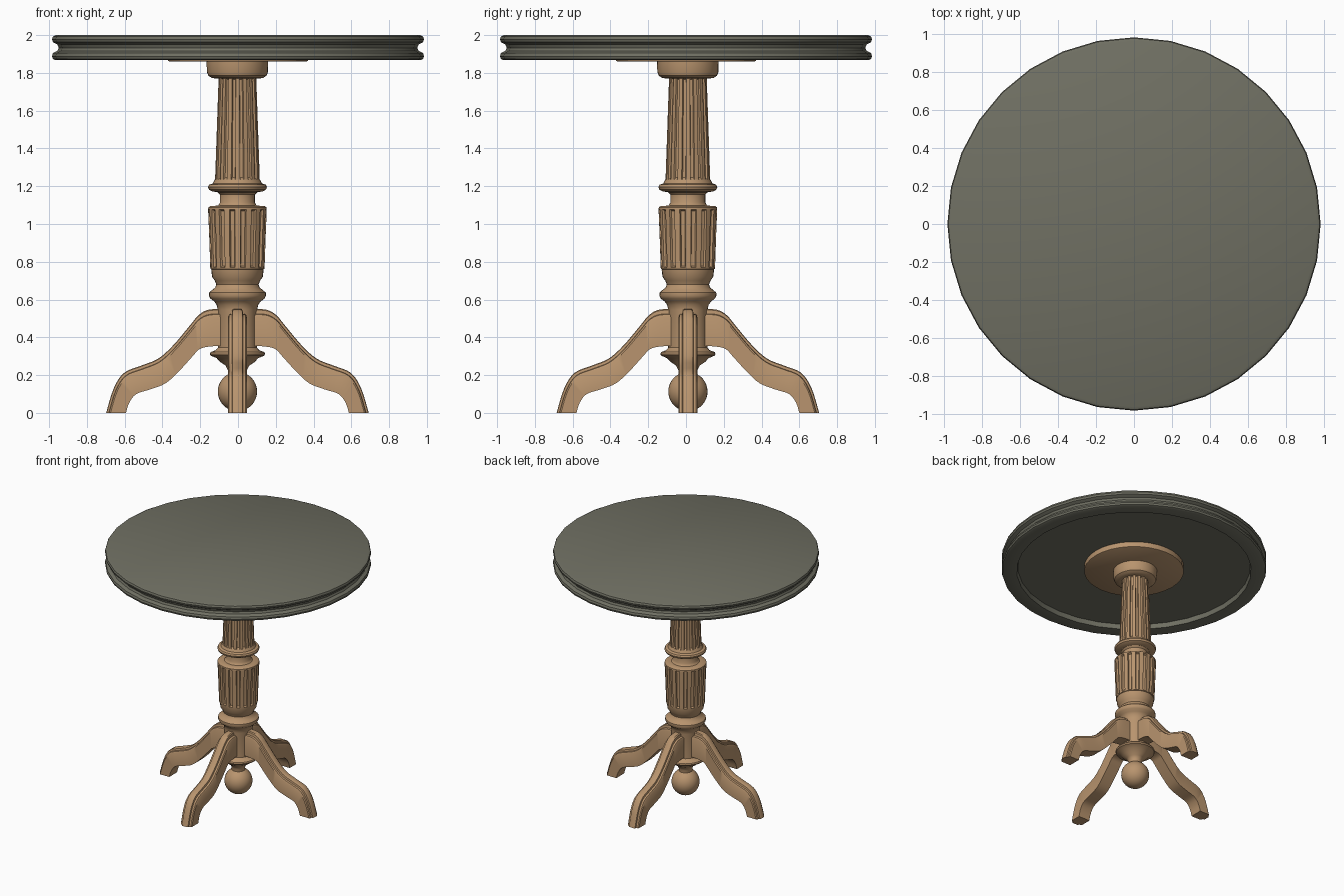
import bpy, bmesh, math
from mathutils import Vector

if "Cube" in bpy.data.objects:
    bpy.data.objects.remove(bpy.data.objects["Cube"])


def material(name, rgb):
    m = bpy.data.materials.new(name)
    m.diffuse_color = (*rgb, 1)
    m.use_nodes = True
    m.node_tree.nodes["Principled BSDF"].inputs["Base Color"].default_value = m.diffuse_color
    return m


WOOD = material("light_wood", (0.48, 0.296, 0.156))
GREY = material("grey_green_top", (0.162, 0.162, 0.125))
BASE = Vector((-0.003, 0.01, 0))   # the base sits slightly off the top's centre


def finish(bm, name, mat, loc=(0, 0, 0), angle=35):
    bmesh.ops.recalc_face_normals(bm, faces=bm.faces)
    me = bpy.data.meshes.new(name)
    bm.to_mesh(me)
    bm.free()
    ob = bpy.data.objects.new(name, me)
    ob.location = loc
    bpy.context.collection.objects.link(ob)
    me.materials.append(mat)
    bpy.ops.object.select_all(action='DESELECT')
    ob.select_set(True)
    bpy.context.view_layer.objects.active = ob
    bpy.ops.object.shade_smooth_by_angle(angle=math.radians(angle))
    return ob


def lathe(name, mat, profile, angles, loc=(0, 0, 0)):
    """Revolve (radius, z, groove depth); angles are (angle, groove factor)."""
    bm = bmesh.new()
    rings = []
    for r, z, d in profile:
        rings.append([bm.verts.new(((r - d * g) * math.cos(a), (r - d * g) * math.sin(a), z))
                      for a, g in angles])
    n = len(angles)
    for lo, hi in zip(rings, rings[1:]):
        for i in range(n):
            j = (i + 1) % n
            bm.faces.new((lo[i], lo[j], hi[j], hi[i]))
    bm.faces.new(rings[0])
    bm.faces.new(rings[-1])
    return finish(bm, name, mat, loc)


def plain(points):
    return [(r, z, 0) for r, z in points]


ROUND = [(2 * math.pi * i / 32, 0) for i in range(32)]
FLUTED = [(2 * math.pi * (i + f - 0.22) / 16, g) for i in range(16)
          for f, g in ((0, 0), (0.25, 0), (0.5, 0), (0.56, 0.9), (0.75, 1.1), (0.94, 0.9))]

# Table top: two rounded lips with a groove between, recessed underside
lathe("table_top", GREY, plain([
    (0.865, 1.905), (0.872, 1.868), (0.965, 1.867), (0.98, 1.874), (0.985, 1.888), (0.98, 1.904),
    (0.968, 1.911), (0.956, 1.917), (0.949, 1.933), (0.956, 1.95), (0.968, 1.956),
    (0.98, 1.963), (0.985, 1.978), (0.98, 1.993), (0.965, 2.0)]), ROUND)

# Mounting plate and collar under the top
lathe("mounting_plate", WOOD, plain([(0.365, 1.861), (0.37, 1.864), (0.37, 1.91)]), ROUND)
lathe("top_collar", WOOD, plain([
    (0.11, 1.77), (0.135, 1.773), (0.154, 1.785), (0.162, 1.805), (0.163, 1.863)]), ROUND, BASE)

# Upper fluted shaft
lathe("upper_shaft", WOOD, [(0.117, 1.2, 0), (0.118, 1.235, 0), (0.118, 1.245, 0.012),
                            (0.1, 1.765, 0.012), (0.1, 1.775, 0)], FLUTED, BASE)

# Ring and neck between the fluted sections
lathe("middle_ring", WOOD, plain([
    (0.12, 1.085), (0.1, 1.1), (0.092, 1.115), (0.092, 1.155), (0.105, 1.168), (0.135, 1.173),
    (0.151, 1.182), (0.156, 1.196), (0.15, 1.208), (0.13, 1.215), (0.12, 1.235)]), ROUND, BASE)

# Lower fluted drum
lathe("fluted_drum", WOOD, [
    (0.13, 0.758, 0), (0.143, 0.762, 0), (0.144, 0.77, 0), (0.144, 0.777, 0.014),
    (0.15, 0.95, 0.014), (0.155, 1.07, 0.014), (0.155, 1.077, 0), (0.154, 1.088, 0),
    (0.142, 1.096, 0), (0.1, 1.097, 0)], FLUTED, BASE)

# Turned lower column with rings
lathe("lower_column", WOOD, plain([
    (0.05, 0.19), (0.05, 0.225), (0.062, 0.25), (0.092, 0.27), (0.11, 0.29), (0.142, 0.303),
    (0.146, 0.313), (0.142, 0.322), (0.115, 0.332), (0.104, 0.345), (0.104, 0.545),
    (0.11, 0.572), (0.123, 0.59), (0.143, 0.605), (0.151, 0.62), (0.15, 0.637), (0.135, 0.65),
    (0.118, 0.663), (0.112, 0.68), (0.12, 0.7), (0.134, 0.72), (0.139, 0.76)]), ROUND, BASE)

# Ball finial
bm = bmesh.new()
bmesh.ops.create_uvsphere(bm, u_segments=32, v_segments=18, radius=0.104)
finish(bm, "ball_finial", WOOD, BASE + Vector((0, 0, 0.113)))

# Curved legs: paired points (top x, top z, bottom x, bottom z)
LEG = [(0.05, 0.55, 0.05, 0.355), (0.15, 0.547, 0.14, 0.352), (0.205, 0.518, 0.2, 0.338),
       (0.25, 0.465, 0.237, 0.3), (0.34, 0.358, 0.31, 0.22), (0.42, 0.287, 0.38, 0.157),
       (0.51, 0.25, 0.46, 0.125), (0.6, 0.212, 0.535, 0.1), (0.655, 0.13, 0.572, 0.055),
       (0.695, 0, 0.59, 0)]
# Cross-section: (half width, fraction from bottom to top), with a raised strip on top
HALF = [(0.05, 0), (0.05, 0.78), (0.044, 0.85), (0.03, 0.87), (0.027, 0.97), (0.02, 1)]
SECTION = HALF + [(-w, t) for w, t in reversed(HALF)]


def smooth_path(pts, steps=4):
    out = []
    for i in range(len(pts) - 1):
        p = [pts[max(0, min(len(pts) - 1, i + k))] for k in (-1, 0, 1, 2)]
        for s in range(steps):
            t = s / steps
            out.append([0.5 * (2 * b + (c - a) * t + (2 * a - 5 * b + 4 * c - d) * t * t
                               + (3 * b - a - 3 * c + d) * t ** 3) for a, b, c, d in zip(*p)])
    return out + [list(pts[-1])]


for k, name in enumerate(("right_leg", "back_leg", "left_leg", "front_leg")):
    bm = bmesh.new()
    rings = []
    for tx, tz, bx, bz in smooth_path(LEG):
        rings.append([bm.verts.new((bx + (tx - bx) * t, w, bz + (tz - bz) * t))
                      for w, t in SECTION])
    m = len(SECTION)
    for a, b in zip(rings, rings[1:]):
        for i in range(m):
            bm.faces.new((a[i], a[(i + 1) % m], b[(i + 1) % m], b[i]))
    bm.faces.new(rings[0])
    bm.faces.new(rings[-1])
    leg = finish(bm, name, WOOD, BASE)
    leg.rotation_euler.z = k * math.pi / 2
